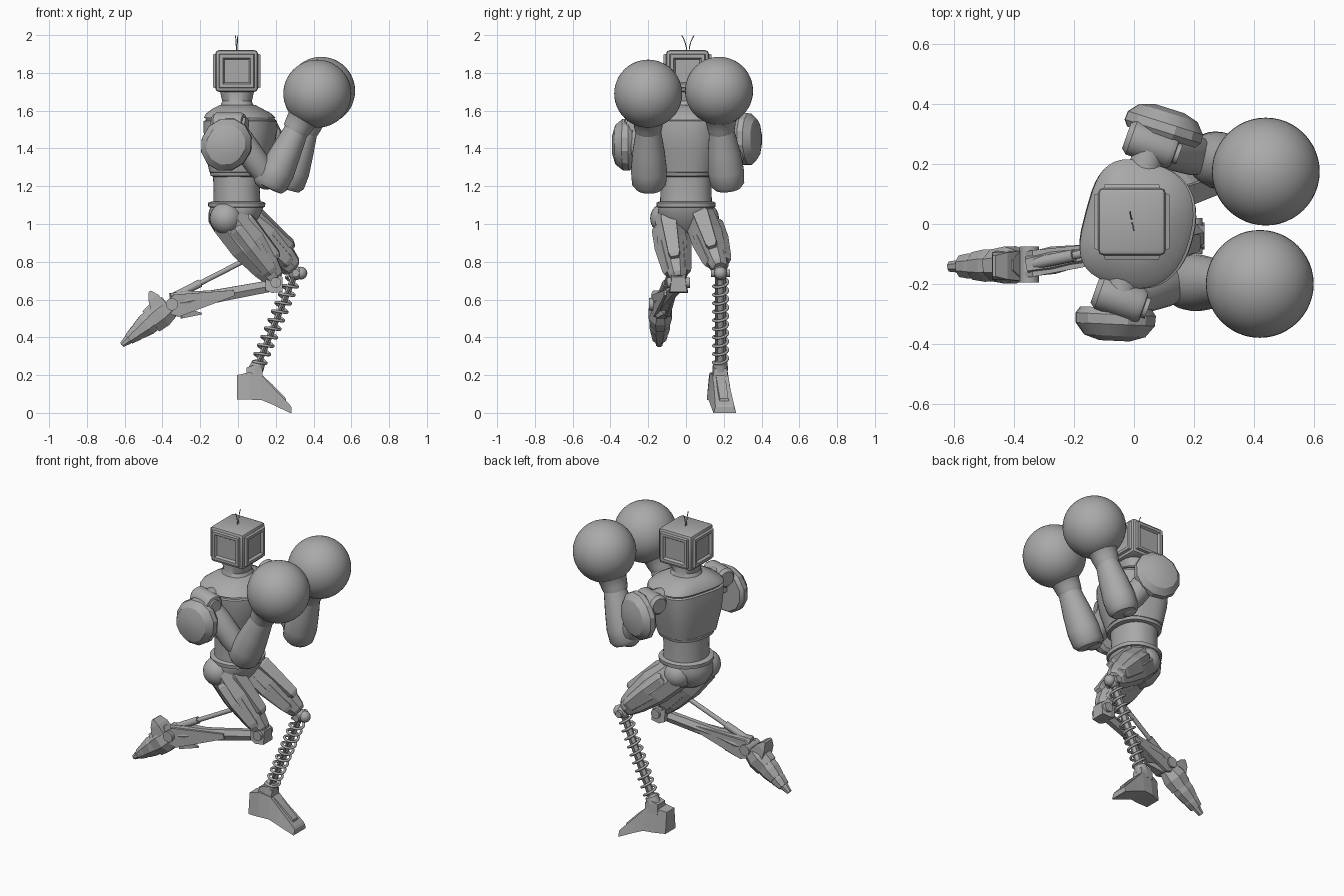
import bpy, bmesh, math
from mathutils import Vector, Matrix

cube = bpy.data.objects.get("Cube")
if cube:
    bpy.data.objects.remove(cube)

grey = bpy.data.materials.new("plain_grey")
grey.use_nodes = True
grey.diffuse_color = (0.4, 0.4, 0.4, 1)
grey.node_tree.nodes["Principled BSDF"].inputs["Base Color"].default_value = (0.4, 0.4, 0.4, 1)


def finish(name, bm, angle=0):
    """Turn a bmesh into a coloured object, smooth below the given angle."""
    bmesh.ops.recalc_face_normals(bm, faces=bm.faces)
    mesh = bpy.data.meshes.new(name)
    bm.to_mesh(mesh)
    bm.free()
    mesh.materials.append(grey)
    obj = bpy.data.objects.new(name, mesh)
    bpy.context.collection.objects.link(obj)
    if angle:
        bpy.ops.object.select_all(action='DESELECT')
        bpy.context.view_layer.objects.active = obj
        obj.select_set(True)
        bpy.ops.object.shade_smooth_by_angle(angle=math.radians(angle))
    return obj


def loft(name, rings, angle=0):
    """Skin a list of point rings and cap both ends."""
    bm = bmesh.new()
    loops = [[bm.verts.new(p) for p in ring] for ring in rings]
    for a, b in zip(loops, loops[1:]):
        for i in range(len(a)):
            j = (i + 1) % len(a)
            bm.faces.new((a[i], a[j], b[j], b[i]))
    bm.faces.new(loops[0])
    bm.faces.new(loops[-1])
    return finish(name, bm, angle)


def limb(name, a, b, sections, n=24, hint=(1, 0, 0), angle=40, shift=0):
    """Loft from a to b; each section is (t, half size along hint, half size across)."""
    a, b = Vector(a), Vector(b)
    w = (b - a).normalized()
    u = Vector(hint)
    u = (u - w * u.dot(w)).normalized()
    v = w.cross(u)
    rings = []
    for t, ru, rv in sections:
        c = a.lerp(b, t) + u * shift
        k = 1 / math.cos(math.pi / n)
        ring = []
        for i in range(n):
            f = 2 * math.pi * (i + 0.5) / n
            ring.append(c + u * (ru * k * math.cos(f)) + v * (rv * k * math.sin(f)))
        rings.append(ring)
    return loft(name, rings, angle)


def rod(name, a, b, r, n=16, **kw):
    return limb(name, a, b, [(0, r, r), (1, r, r)], n, **kw)


def ball(name, c, r, seg=32):
    bm = bmesh.new()
    bmesh.ops.create_uvsphere(bm, u_segments=seg, v_segments=seg // 2, radius=r,
                              matrix=Matrix.Translation(c))
    return finish(name, bm, 60)


def body(name, sections, yaw=0, flat_back=1.0, n=40):
    """Stacked horizontal sections: (z, centre x, half depth, half width)."""
    turn = Matrix.Rotation(math.radians(yaw), 3, 'Z')
    rings = []
    for z, cx, rx, ry in sections:
        ring = []
        for i in range(n):
            f = 2 * math.pi * i / n
            c, s = math.cos(f), math.sin(f)
            p = flat_back if c < 0 else 0.85
            x = math.copysign(abs(c) ** p, c) * rx
            y = math.copysign(abs(s) ** p, s) * ry
            ring.append(turn @ Vector((cx + x, y, 0)) + Vector((0, 0, z)))
        rings.append(ring)
    return loft(name, rings, 35)


def slab(name, stations):
    """Boxy loft along x: (x, z low, z high, centre y, low half width, high half width)."""
    return loft(name, [[(x, y - w, lo), (x, y + w, lo), (x, y + h, hi), (x, y - h, hi)]
                       for x, lo, hi, y, w, h in stations])


def wire(name, points, r):
    curve = bpy.data.curves.new(name, 'CURVE')
    curve.dimensions = '3D'
    curve.bevel_depth = r
    curve.bevel_resolution = 2
    curve.use_fill_caps = True
    line = curve.splines.new('POLY')
    line.points.add(len(points) - 1)
    for pt, co in zip(line.points, points):
        pt.co = (*co, 1)
    curve.materials.append(grey)
    obj = bpy.data.objects.new(name, curve)
    bpy.context.collection.objects.link(obj)


# Head: bevelled box with a raised frame and sunken screen on each side
bm = bmesh.new()
bmesh.ops.create_cube(bm, size=1, matrix=Matrix.Translation((-0.007, 0.008, 1.81))
                      @ Matrix.Diagonal((0.226, 0.226, 0.22, 1)))
bmesh.ops.bevel(bm, geom=bm.edges[:], offset=0.018, segments=2, affect='EDGES', profile=0.5)
sides = [f for f in bm.faces if f.calc_area() > 0.02 and abs(f.normal.z) < 0.5]
for thick, depth in ((0.001, 0), (0.006, 0.013), (0.024, 0), (0.012, -0.014)):
    bmesh.ops.inset_individual(bm, faces=sides, thickness=thick, depth=depth)
finish("head", bm, 25)
for s in (-1, 1):
    wire("antenna", [(-0.007 - s * 0.006 * t, 0.01 + s * (0.006 + 0.026 * t * t), 1.91 + 0.088 * t)
                     for t in (0, 0.3, 0.6, 0.8, 1)], 0.0025)

# Torso
body("neck", [(1.56, 0, .13, .13), (1.61, -.005, .095, .1), (1.65, -.005, .078, .08),
              (1.72, -.005, .095, .09)])
body("chest", [(1.27, 0, .13, .14), (1.275, .005, .145, .16), (1.30, .005, .15, .165),
               (1.40, .012, .175, .19), (1.50, .018, .185, .205), (1.545, .018, .183, .21),
               (1.55, .018, .172, .2), (1.56, .016, .172, .2), (1.562, .014, .178, .21),
               (1.585, .008, .162, .19), (1.61, 0, .125, .14), (1.63, 0, .09, .095)],
     yaw=-15, flat_back=0.6)
body("chest_rim", [(1.25, 0, .125, .135), (1.255, 0, .143, .155), (1.272, .002, .147, .16),
                   (1.28, .002, .13, .14)], yaw=-10, flat_back=0.8)
body("waist", [(1.09, -.005, .125, .138), (1.18, -.007, .122, .135), (1.27, -.005, .128, .138)])
body("belt", [(1.085, -.007, .13, .14), (1.09, -.007, .15, .155), (1.112, -.007, .152, .157),
              (1.12, -.007, .13, .14)])
body("pelvis", [(.93, -.03, .05, .05), (.96, -.035, .09, .09), (1.01, -.03, .125, .13),
                (1.06, -.015, .14, .148), (1.09, -.007, .14, .145)])

# Arms, one record per side: shoulder, elbow, wrist, glove, pad back, pad front
arms = {
    "left": ((.06, .265, 1.53), (.26, .22, 1.20), (.37, .185, 1.53), (.44, .175, 1.705),
             (.09, .29, 1.45), (.12, .385, 1.45)),
    "right": ((-.045, -.25, 1.53), (.17, -.195, 1.20), (.325, -.2, 1.53), (.42, -.2, 1.69),
              (-.06, -.28, 1.42), (-.065, -.39, 1.42)),
}
for side, (sh, el, wr, gl, p0, p1) in arms.items():
    sh, el, wr, gl = map(Vector, (sh, el, wr, gl))
    limb(side + "_forearm", el, wr, [(-.04, .04, .04), (-.03, .07, .07), (.04, .088, .09),
         (.25, .092, .095), (.55, .08, .085), (.85, .066, .068), (1, .062, .062)])
    limb(side + "_glove_cuff", wr - (gl - wr) * 0.25, gl,
         [(0, .068, .068), (.12, .074, .074), (.3, .08, .08), (.5, .115, .115), (.7, .16, .16), (.9, .17, .17)])
    ball(side + "_glove", gl, .18, 48)
    elbow = el + Vector((-.02, 0, .05))
    limb(side + "_upper_arm", sh, elbow, [(0, .055, .055), (.3, .068, .068), (.75, .068, .068),
                                          (1, .055, .055)])
    ball(side + "_elbow", elbow, .068, 24)
    # shoulder joint with a capped hub
    inner, ax = Vector((sh.x * 0.7 - .01, sh.y * 0.65, 1.53)), Vector((.085, -.03, 0))
    rod(side + "_shoulder_link", inner, sh, .055)
    limb(side + "_shoulder_drum", sh - ax, sh + ax,
         [(0, .045, .045), (.1, .06, .06), (.85, .06, .06), (.95, .05, .05), (.96, .035, .035),
          (1.04, .035, .035)], 20, (0, 0, 1), 30)
    limb(side + "_shoulder_pad", p0, p1, [(0, .125, .115), (.2, .14, .13), (.5, .138, .128),
                                          (.85, .105, .1), (1, .05, .05)], 12, (.6, 0, 1), 25)
    rod(side + "_pad_mount", sh, p0, .03)

# Thighs: faceted shells with raised panels and a centre strip
thighs = {"left": ((-.01, .08, 1.05), (.295, .18, .765)),
          "right": ((-.065, -.095, 1.05), (.2, -.04, .705))}
for side, (a, b) in thighs.items():
    a, b = Vector(a), Vector(b)
    out = 1 if side == "left" else -1
    limb(side + "_thigh", a, b, [(-.05, .06, .05), (.08, .1, .07), (.45, .1, .078),
                                 (.8, .075, .06), (.96, .055, .046), (1, .04, .035)], 8, angle=0)
    for sy in (-1, 1):
        off = Vector((0, sy * .018, 0))
        limb(side + "_thigh_panel", a + off, b + off, [(.18, .05, .064), (.22, .06, .07),
             (.5, .064, .07), (.85, .045, .052), (.9, .035, .045)], 6, angle=0)
    limb(side + "_thigh_strip", a, b, [(.15, .03, .03), (.2, .035, .04), (.75, .03, .03),
                                       (.8, .02, .02)], 4, angle=0, shift=.075)
    ball(side + "_hip", a + Vector((0, out * .01, -.02)), .085, 24)

# Left lower leg: knee, coil spring around rods, ankle and foot
knee, ankle = Vector((.305, .183, .74)), Vector((.095, .183, .23))
ball("left_knee", knee, .038, 20)
ball("left_knee_cap", knee + Vector((.028, 0, 0)), .034, 16)
rod("left_knee_pin", knee - Vector((0, .05, 0)), knee + Vector((0, .05, 0)), .02)
rod("left_shin_rod", knee, ankle, .016)
for s in (-1, 1):
    rod("left_side_rod", knee + Vector((0, s * .022, 0)), ankle + Vector((0, s * .022, 0)), .007, 8)
limb("left_spring_cap", ankle, knee, [(0, .04, .04), (.07, .035, .035), (.09, .02, .02)], 12)
w = (ankle - knee).normalized()
u = w.orthogonal().normalized()
v = w.cross(u)
turns, steps = 10, 20
coil = []
for i in range(turns * steps + 1):
    f = 2 * math.pi * i / steps
    c = knee.lerp(ankle, .06 + .88 * i / (turns * steps))
    coil.append(c + (u * math.cos(f) + v * math.sin(f)) * .038)
wire("left_spring", coil, .0075)
slab("left_foot", [(-.005, .07, .2, .16, .05, .038), (.06, .07, .215, .172, .062, .045),
                   (.125, .068, .2, .182, .062, .042), (.18, .045, .14, .19, .062, .042),
                   (.275, 0, .042, .205, .06, .05), (.283, 0, .03, .205, .06, .05)])
slab("left_foot_panel", [(.11, .17, .215, .18, .03, .024), (.18, .1, .153, .19, .03, .024),
                         (.255, .04, .075, .202, .03, .022)])
slab("left_ankle", [(.045, .18, .24, .178, .042, .036), (.09, .18, .255, .18, .044, .038),
                    (.13, .18, .235, .183, .04, .034)])

# Right lower leg: knee block, shin bar, calf plates and piston
slab("right_knee", [(.145, .65, .73, -.04, .045, .04), (.18, .635, .75, -.04, .05, .045),
                    (.235, .64, .72, -.04, .045, .035)])
rod("right_knee_pin", (.2, -.1, .69), (.2, .02, .69), .028)
heel, up = Vector((-.35, -.135, .575)), (0, 0, 1)
limb("right_shin", (.19, -.04, .675), heel, [(0, .03, .025), (.45, .033, .025), (.62, .035, .027),
     (.85, .055, .04), (1, .06, .035)], 6, up, 0)
for s in (-1, 1):
    limb("right_calf_plate", (-.02, -.085 + s * .025, .635), (-.36, -.135 + s * .035, .56),
         [(0, .015, .006), (.5, .04, .008), (.9, .06, .01), (1, .04, .008)], 4, up, 0)
limb("right_calf_spur", (-.3, -.13, .53), (-.19, -.115, .525), [(0, .03, .03), (1, .004, .004)], 4, up, 0)
rod("right_piston", (.1, -.05, .84), (-.34, -.13, .615), .013, 10)
rod("right_piston_sleeve", (-.2, -.105, .687), (-.35, -.135, .61), .02, 10)
rod("right_ankle_pin", heel - Vector((0, .06, 0)), heel + Vector((0, .06, 0)), .032)

# Right foot: overlapping plates stepping down to the toe
toe = Vector((-.615, -.142, .36))
for name, t0, t1, r0, r1, w0, w1 in (("heel", .05, .42, .07, .082, .05, .062),
                                     ("arch", .34, .68, .066, .052, .06, .054),
                                     ("ball", .6, .86, .048, .034, .05, .042),
                                     ("toe", .8, 1, .03, .016, .036, .02)):
    m = (t0 + t1) / 2
    limb("right_foot_" + name, heel, toe, [(t0, r0 * .9, w0 * .85), (m, (r0 + r1) / 2, w1),
         (t1, r1 * .85, w1 * .85)], 8, up, 0)
limb("right_heel_fin", (-.42, -.14, .56), (-.467, -.14, .645), [(0, .045, .05), (.6, .03, .045),
     (1, .006, .035)], 4, (1, 0, 0), 0)
